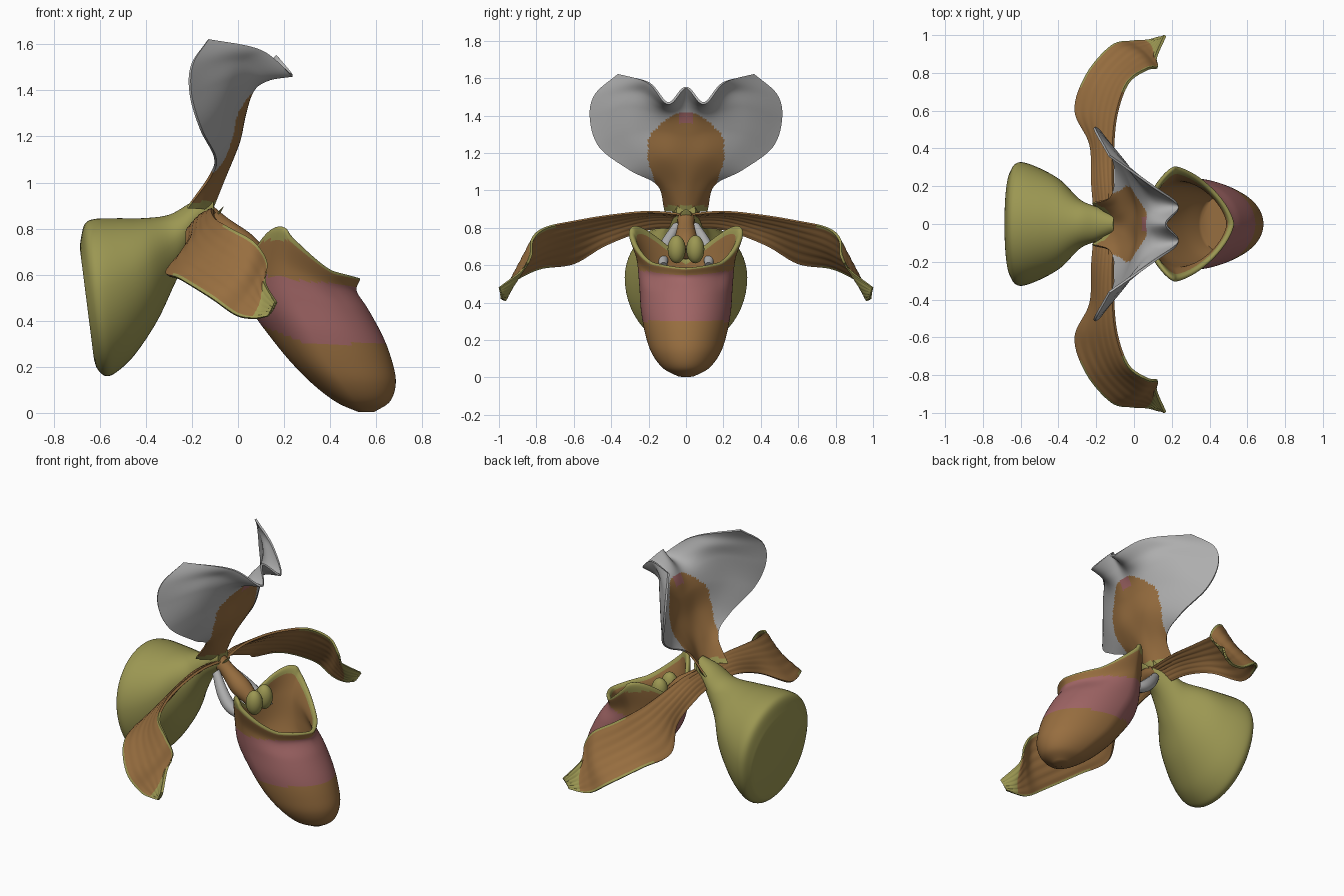
import bpy, bmesh, math
from mathutils import Vector

if "Cube" in bpy.data.objects:
    bpy.data.objects.remove(bpy.data.objects["Cube"])


def material(name, rgb):
    m = bpy.data.materials.new(name)
    m.diffuse_color = (*rgb, 1)
    m.use_nodes = True
    m.node_tree.nodes["Principled BSDF"].inputs["Base Color"].default_value = m.diffuse_color
    return m


MATS = [material("olive_green", (0.33, 0.31, 0.085)),
        material("warm_brown", (0.31, 0.155, 0.05)),
        material("dusty_pink", (0.35, 0.13, 0.13)),
        material("pale_grey", (0.42, 0.42, 0.42))]
OLIVE, BROWN, PINK, GREY = range(4)


def spline(pts, n):
    """Smooth curve through points of any dimension, n samples per span."""
    p = [Vector(q) for q in pts]
    p = [2 * p[0] - p[1]] + p + [2 * p[-1] - p[-2]]
    out = []
    for i in range(1, len(p) - 2):
        a, b, c, d = p[i - 1:i + 3]
        for k in range(n):
            t = k / n
            out.append(0.5 * (2 * b + (c - a) * t + (2 * a - 5 * b + 4 * c - d) * t * t
                              + (3 * b - a - 3 * c + d) * t ** 3))
    return out + [p[-2]]


def grid_object(name, rows, colour, closed=False, caps=(), thick=0):
    """Skin rows of points; colour(centre, u, v) picks the material."""
    bm = bmesh.new()
    vs = [[bm.verts.new(p) for p in r] for r in rows]
    nr, nc = len(rows), len(rows[0])
    span = nc if closed else nc - 1
    for i in range(nr - 1):
        for j in range(span):
            k = (j + 1) % nc
            f = bm.faces.new((vs[i][j], vs[i][k], vs[i + 1][k], vs[i + 1][j]))
            f.material_index = colour(f.calc_center_median(), (j + .5) / span, (i + .5) / (nr - 1))
    for i in caps:
        f = bm.faces.new(vs[i])
        f.material_index = colour(f.calc_center_median(), 0, 0 if i == 0 else 1)
    bmesh.ops.recalc_face_normals(bm, faces=bm.faces)
    me = bpy.data.meshes.new(name)
    bm.to_mesh(me)
    bm.free()
    ob = bpy.data.objects.new(name, me)
    bpy.context.collection.objects.link(ob)
    for m in MATS:
        me.materials.append(m)
    bpy.ops.object.select_all(action='DESELECT')
    ob.select_set(True)
    bpy.context.view_layer.objects.active = ob
    if thick:
        s = ob.modifiers.new("thickness", 'SOLIDIFY')
        s.thickness, s.offset = thick, 0
        bpy.ops.object.modifier_apply(modifier=s.name)
    bpy.ops.object.shade_smooth_by_angle(angle=math.radians(50))
    return ob


def patch(ctrl, nu, nv):
    """Smooth sheet through a small grid of control points."""
    lines = [spline(r, nu) for r in ctrl]
    cols = [spline(c, nv) for c in zip(*lines)]
    return [list(r) for r in zip(*cols)]


def loft_rings(sections, n, sides, split):
    """Section: ax, az, bx, bz, half width, rear side lift, corner sharpness."""
    rings = []
    for ax, az, bx, bz, w, lift, p in spline(sections, n):
        ring = []
        for k in range(sides):
            a = 2 * math.pi * k / sides
            c, s = math.cos(a), math.sin(a)
            c2 = math.copysign(abs(c) ** p, c)
            s2 = math.copysign(abs(s) ** p, s)
            t = split + (c2 * (1 - split) if c2 > 0 else c2 * split)
            b = max(0, min(a, 2 * math.pi - a) - .75) * math.pi / (math.pi - .75)
            rise = lift * max(0, math.sin(b)) ** 1.5 + .25 * lift * s * s
            ring.append((ax + (bx - ax) * t, w * s2, az + (bz - az) * t + rise))
        rings.append(ring)
    return rings


# Rear lower sepal: flared bulb with a nearly flat back
sepal = [(-.11, .95, -.10, .82, .05, 0, 1), (-.20, .915, -.19, .73, .09, 0, 1),
         (-.30, .86, -.27, .57, .13, 0, 1), (-.42, .845, -.35, .40, .23, 0, 1),
         (-.52, .845, -.45, .25, .29, 0, 1), (-.62, .842, -.53, .175, .325, 0, 1),
         (-.665, .82, -.575, .16, .32, 0, 1), (-.683, .75, -.61, .19, .28, 0, 1),
         (-.686, .71, -.625, .23, .255, 0, 1)]
grid_object("lower_sepal", loft_rings(sepal, 6, 56, .45), lambda c, u, v: OLIVE,
            closed=True, caps=(0, -1))

# Upright dorsal sepal: half grid from midline to edge, mirrored
half = [[(-.12, 0, .87), (-.13, .04, .88), (-.17, .08, .89), (-.22, .11, .89)],
        [(-.06, 0, 1.02), (-.07, .06, 1.03), (-.09, .11, 1.03), (-.12, .15, 1.03)],
        [(0, 0, 1.17), (0, .10, 1.18), (-.04, .20, 1.16), (-.10, .30, 1.11)],
        [(.03, 0, 1.30), (.02, .12, 1.32), (-.05, .30, 1.31), (-.16, .46, 1.23)],
        [(.06, 0, 1.40), (.06, .12, 1.41), (-.03, .30, 1.45), (-.205, .51, 1.38)],
        [(.10, 0, 1.47), (.13, .11, 1.45), (.01, .25, 1.53), (-.20, .485, 1.51)],
        [(.17, 0, 1.55), (.235, .095, 1.465), (.10, .20, 1.575), (-.13, .36, 1.62)]]
full = [[(x, -y, z) for x, y, z in r[:0:-1]] + r for r in half]


def dorsal_colour(c, u, v):
    y = abs(c.y)
    if c.z < .92:
        return OLIVE
    if y < min(.2, .13 + .35 * (c.z - .95)) and c.z < 1.42 - 3.5 * y * y:
        return PINK if c.z > 1.36 and y < .035 else BROWN
    return GREY


grid_object("dorsal_sepal", patch(full, 12, 12), dorsal_colour, thick=.012)

# Side petals: each row runs lower back edge, middle, upper front edge
petal = [[(-.20, 0, .80), (-.15, 0, .85), (-.10, 0, .87)],
         [(-.22, .20, .79), (-.17, .20, .85), (-.11, .20, .885)],
         [(-.23, .42, .71), (-.18, .41, .80), (-.11, .41, .865)],
         [(-.31, .60, .61), (-.18, .60, .74), (-.09, .59, .835)],
         [(-.25, .79, .58), (-.12, .77, .68), (-.03, .75, .80)],
         [(-.12, .94, .50), (0, .89, .60), (.07, .82, .74)],
         [(-.01, .965, .425), (.06, .91, .53), (.125, .83, .65)],
         [(.07, .97, .41), (.10, .94, .47), (.115, .88, .57)],
         [(.13, .985, .42), (.15, .99, .45), (.165, .998, .48)]]


def petal_colour(c, u, v):
    edge = v > .45 and (u < .04 or u > .96)
    return OLIVE if edge or v > .86 else BROWN


for side, sy in (("left", 1), ("right", -1)):
    rows = patch([[(x, sy * y, z) for x, y, z in r] for r in petal], 14, 8)
    for r in rows:  # fine lengthwise veins
        for j, p in enumerate(r):
            p.z += .002 * math.sin(j * 1.35)
    grid_object(side + "_petal", rows, petal_colour, thick=.014)

# Slipper pouch: outer wall from rim to toe, with an inner wall in front of it
outer = [(.04, .62, .53, .58, .305, .15, 1.35), (.04, .53, .515, .53, .265, .10, 1.2),
         (.07, .43, .565, .45, .25, .05, 1), (.14, .33, .63, .33, .24, .02, 1),
         (.23, .22, .67, .22, .215, 0, 1), (.33, .12, .685, .13, .18, 0, 1),
         (.43, .045, .66, .05, .12, 0, 1), (.52, .005, .59, .003, .04, 0, 1)]
inner = [(a + .025, b, c - .025, d, w - .03, l, p) for a, b, c, d, w, l, p in outer[:6]]
STEPS = 8
rings = loft_rings(inner[::-1] + outer, STEPS, 96, .36)
rim = 5 * STEPS
total = len(rings) - 1


def pouch_colour(c, u, v):
    i = v * total
    if rim - 2 < i < rim + STEPS + 1 or (i > rim and c.z > .75):
        return OLIVE
    if i < rim:
        return BROWN
    low = .30 + max(0, .3 - c.x) * .4
    return PINK if low < c.z < .61 - .12 * c.x else BROWN


grid_object("slipper_pouch", rings, pouch_colour, closed=True, caps=(0, -1))


def tube(name, path, colour, n=6, sides=14):
    """Path point: x, y, z, radius."""
    rows = []
    for x, y, z, r in spline(path, n):
        rows.append([(x + r * .7 * math.cos(a), y + r * math.sin(a), z + r * .7 * math.cos(a))
                     for a in (2 * math.pi * k / sides for k in range(sides))])
    grid_object(name, rows, lambda c, u, v: colour, closed=True, caps=(0, -1))


# Central column, its lobes and the pale straps into the pouch
tube("column", [(-.14, 0, .86, .05), (-.07, 0, .81, .045), (.02, 0, .73, .06), (.11, 0, .66, .04)], BROWN)
tube("column_knob", [(-.10, 0, .84, .03), (-.085, 0, .87, .03), (-.07, 0, .89, .012)], OLIVE)
for side, sy in (("left", 1), ("right", -1)):
    tube(side + "_strap", [(-.12, sy * .05, .81, .025), (-.04, sy * .10, .72, .035),
                           (.04, sy * .125, .65, .035), (.14, sy * .12, .60, .02)], GREY)
    bpy.ops.mesh.primitive_uv_sphere_add(segments=24, ring_count=14, location=(.15, sy * .05, .685))
    lobe = bpy.context.object
    lobe.name = side + "_lobe"
    lobe.scale = (.05, .048, .075)
    lobe.data.materials.append(MATS[OLIVE])
    bpy.ops.object.shade_smooth()
